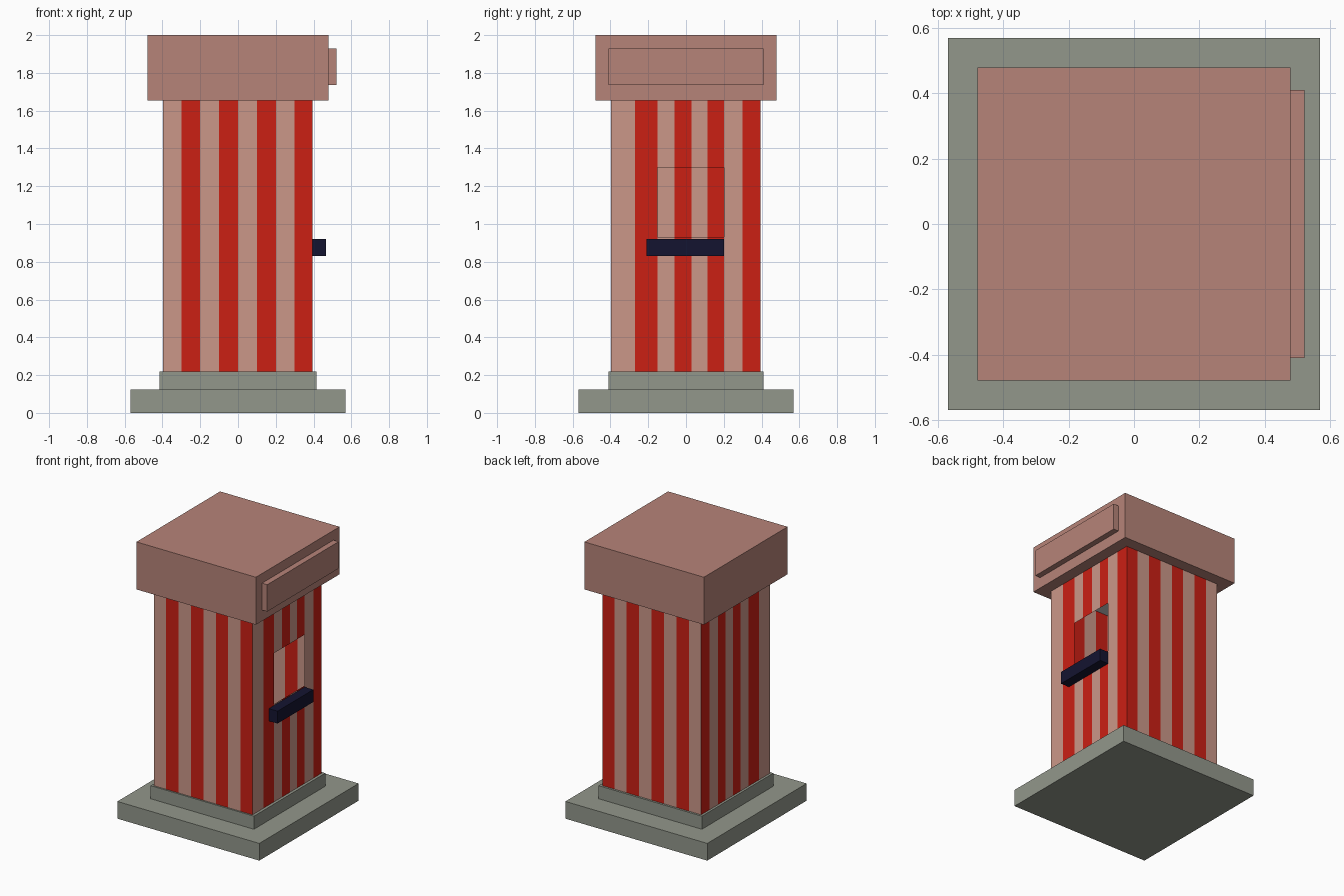
import bpy, bmesh

if "Cube" in bpy.data.objects:
    bpy.data.objects.remove(bpy.data.objects["Cube"])


def material(name, rgb):
    m = bpy.data.materials.new(name)
    m.diffuse_color = (*rgb, 1)
    m.use_nodes = True
    m.node_tree.nodes["Principled BSDF"].inputs["Base Color"].default_value = m.diffuse_color
    return m


STONE = material("stone", (0.29, 0.31, 0.26))
ROOF = material("roof_pink", (0.47, 0.23, 0.19))
PINK = material("stripe_pink", (0.60, 0.31, 0.25))
RED = material("stripe_red", (0.60, 0.014, 0.007))
DARK = material("counter_navy", (0.007, 0.007, 0.03))


def finish(name, bm, mats):
    me = bpy.data.meshes.new(name)
    bm.to_mesh(me)
    bm.free()
    for m in mats:
        me.materials.append(m)
    ob = bpy.data.objects.new(name, me)
    bpy.context.collection.objects.link(ob)
    return ob


def box(name, xr, yr, zr, mat):
    bm = bmesh.new()
    bmesh.ops.create_cube(bm, size=1)
    for v in bm.verts:
        v.co = [r[0] if c < 0 else r[1] for c, r in zip(v.co, (xr, yr, zr))]
    return finish(name, bm, [mat])


# Stepped stone base
box("base_slab", (-0.57, 0.57), (-0.57, 0.57), (0, 0.125), STONE)
box("base_step", (-0.415, 0.415), (-0.41, 0.41), (0.125, 0.22), STONE)

# Hollow striped booth: thin walls, stripes alternate pink and red
X = [-0.398, -0.3, -0.2, -0.1, 0, 0.1, 0.2, 0.3, 0.395]
Y = [-0.398, -0.27, -0.15, -0.06, 0.03, 0.115, 0.2, 0.3, 0.395]
Z = [0.22, 0.93, 1.3, 1.655]
bm = bmesh.new()


def wall(stops, place, flip, window=False):
    for i, (a, b) in enumerate(zip(stops, stops[1:])):
        for j, (lo, hi) in enumerate(zip(Z, Z[1:])):
            if window and j == 1 and 2 <= i <= 5:
                continue  # serving window opening
            corners = [(a, lo), (b, lo), (b, hi), (a, hi)]
            f = bm.faces.new([bm.verts.new(place(s, z)) for s, z in corners])
            f.material_index = i % 2
            if flip:
                f.normal_flip()


wall(X, lambda s, z: (s, Y[0], z), False)
wall(X, lambda s, z: (s, Y[-1], z), True)
wall(Y, lambda s, z: (X[-1], s, z), False, window=True)
wall(Y, lambda s, z: (X[0], s, z), True)
bmesh.ops.remove_doubles(bm, verts=bm.verts, dist=1e-4)
finish("striped_walls", bm, [PINK, RED])

# Grey ceiling seen through the window
bm = bmesh.new()
cs = [(X[0], Y[0]), (X[0], Y[-1]), (X[-1], Y[-1]), (X[-1], Y[0])]
bm.faces.new([bm.verts.new((x, y, 1.65)) for x, y in cs])
finish("ceiling", bm, [])

# Serving counter, roof block and blank sign board
box("counter", (0.395, 0.465), (-0.21, 0.2), (0.83, 0.92), DARK)
box("roof", (-0.48, 0.48), (-0.48, 0.48), (1.655, 2.0), ROOF)
box("sign_board", (0.48, 0.522), (-0.41, 0.41), (1.735, 1.93), ROOF)
